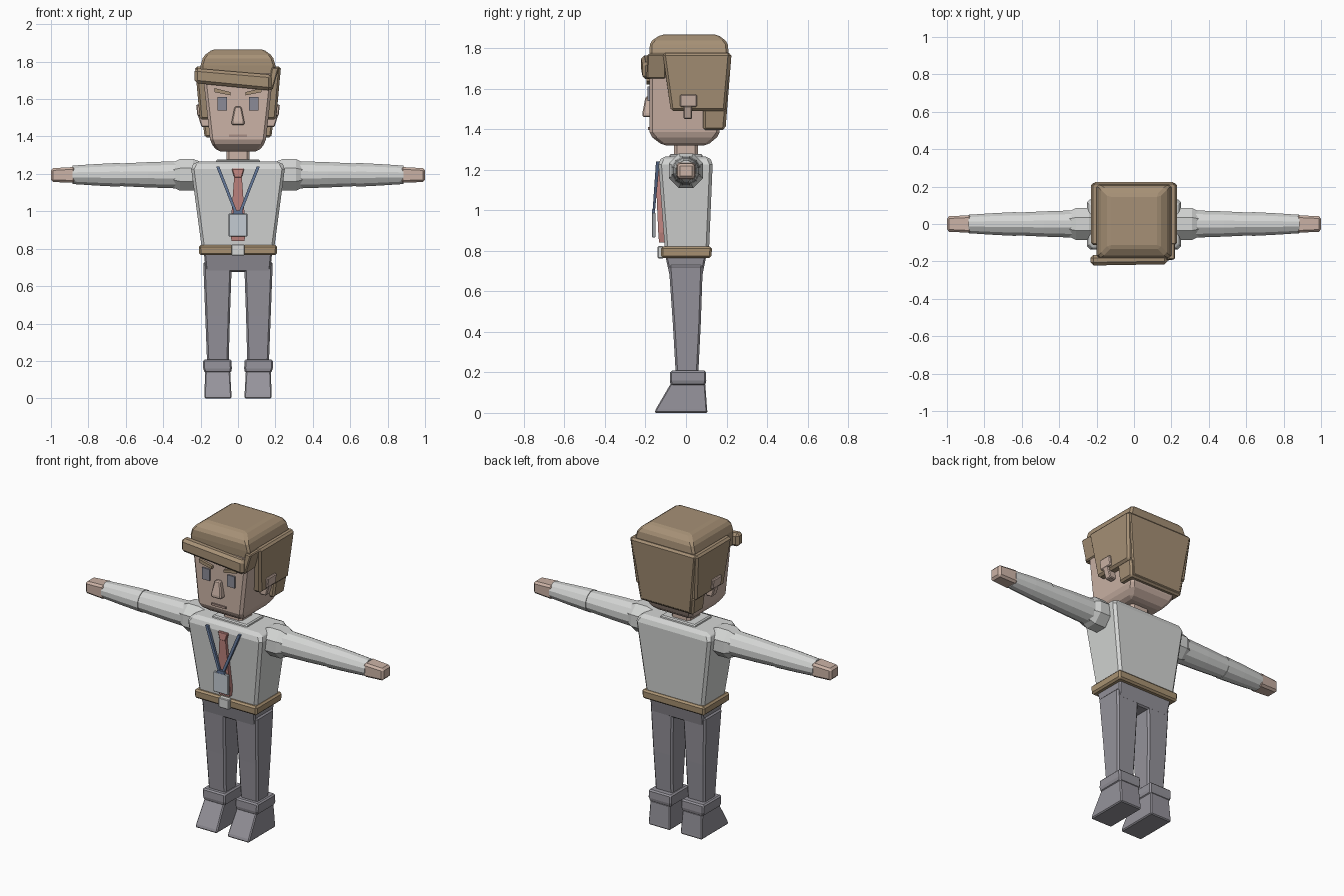
import bpy, bmesh, math

cube = bpy.data.objects.get("Cube")
if cube:
    bpy.data.objects.remove(cube, do_unlink=True)


def material(name, r, g, b):
    m = bpy.data.materials.new(name)
    m.use_nodes = True
    m.diffuse_color = (r, g, b, 1)
    m.node_tree.nodes["Principled BSDF"].inputs["Base Color"].default_value = (r, g, b, 1)
    return m


hair = material("hair brown", .38, .28, .18)
skin = material("skin", .60, .45, .38)
lip = material("lip", .40, .28, .24)
shirt = material("shirt white", .66, .67, .66)
trousers = material("trouser grey", .30, .29, .325)
leather = material("belt brown", .40, .29, .17)
blue = material("lanyard blue", .12, .18, .31)
red = material("tie red", .52, .23, .21)
eye_grey = material("eye grey", .26, .26, .31)
card = material("card pale blue", .55, .60, .65)


def skin_rings(name, mat, rings, bevel):
    """Join rings of points into a closed solid."""
    bm = bmesh.new()
    loops = [[bm.verts.new(p) for p in ring] for ring in rings]
    n = len(loops[0])
    for a, b in zip(loops, loops[1:]):
        for i in range(n):
            j = (i + 1) % n
            bm.faces.new((a[i], a[j], b[j], b[i]))
    bm.faces.new(loops[0])
    bm.faces.new(loops[-1])
    bmesh.ops.recalc_face_normals(bm, faces=bm.faces)
    mesh = bpy.data.meshes.new(name)
    bm.to_mesh(mesh)
    bm.free()
    mesh.materials.append(mat)
    ob = bpy.data.objects.new(name, mesh)
    bpy.context.collection.objects.link(ob)
    if bevel:
        mod = ob.modifiers.new("chamfer", 'BEVEL')
        mod.width = bevel
        mod.segments = 1
        mod.limit_method = 'ANGLE'
        mod.angle_limit = math.radians(30)
    return ob


def loft(name, mat, sections, bevel=0, side=1, axis="z"):
    """Rectangles along z as (z, x0, x1, y0, y1), or along x as (x, y0, y1, z0, z1)."""
    rings = []
    for t, a0, a1, b0, b1 in sections:
        corners = [(a0, b0), (a1, b0), (a1, b1), (a0, b1)]
        if axis == "z":
            rings.append([(side * a, b, t) for a, b in corners])
        else:
            rings.append([(side * t, a, b) for a, b in corners])
    return skin_rings(name, mat, rings, bevel)


def centred(name, mat, sections, bevel=0):
    """Symmetric loft with sections (z, half width, y0, y1)."""
    return loft(name, mat, [(z, -w, w, f, b) for z, w, f, b in sections], bevel)


def limb(name, mat, sections, sides, side):
    """Many-sided tube along x at arm height with sections (x, radius)."""
    rings = []
    for x, r in sections:
        angles = [2 * math.pi * (i + .5) / sides for i in range(sides)]
        rings.append([(side * x, r * math.cos(a), 1.195 + r * math.sin(a)) for a in angles])
    return skin_rings(name, mat, rings, 0)


# Head and neck
centred("head", skin, [(1.32, .11, -.115, .105), (1.37, .148, -.18, .165),
                       (1.75, .19, -.18, .18)], .015)
centred("neck", skin, [(1.25, .062, -.06, .06), (1.34, .062, -.06, .06)], .015)
centred("nose", skin, [(1.46, .034, -.215, -.17), (1.48, .034, -.215, -.17),
                       (1.56, .018, -.2, -.17)], .006)
centred("mouth", lip, [(1.397, .048, -.188, -.175), (1.41, .048, -.188, -.175)])

# Hair
centred("hair_cap", hair, [(1.68, .195, -.175, .19), (1.78, .2, -.18, .21),
                           (1.83, .185, -.178, .205), (1.866, .135, -.125, .157)], .012)
centred("hair_back", hair, [(1.40, .17, .13, .195), (1.775, .222, .16, .225)], .012)
centred("hair_nape", hair, [(1.395, .178, .085, .19), (1.5, .192, .085, .2)], .01)
loft("fringe", hair, [(-.232, -.222, -.165, 1.685, 1.765),
                      (.18, -.215, -.165, 1.645, 1.73)], .016, axis="x")
loft("fringe_end", hair, [(1.65, .16, .185, -.195, -.1), (1.77, .18, .22, -.19, -.1)], .006)

for s, label in ((1, "left"), (-1, "right")):
    # Side hair, ears and face details
    loft(label + "_side_hair", hair, [(1.49, .15, .204, -.075, .195),
                                      (1.775, .17, .23, -.115, .22)], .012, s)
    loft(label + "_ear_top", skin, [(1.51, .15, .217, -.03, .055),
                                    (1.57, .15, .224, -.03, .055)], .005, s)
    loft(label + "_ear_lobe", skin, [(1.45, .14, .195, -.012, .03),
                                     (1.515, .14, .215, -.012, .03)], .005, s)
    loft(label + "_eye", eye_grey, [(1.54, .06, .11, -.189, -.179),
                                    (1.61, .06, .11, -.189, -.179)], 0, s)
    loft(label + "_brow", hair, [(.04, -.195, -.17, 1.62, 1.637),
                                 (.125, -.195, -.17, 1.637, 1.658)], 0, s, "x")

    # Arms
    limb(label + "_shoulder", shirt, [(.2, .075), (.24, .092), (.31, .092), (.36, .065)], 8, s)
    limb(label + "_upper_arm", shirt, [(.3, .076), (.48, .07), (.64, .062)], 12, s)
    limb(label + "_forearm", shirt, [(.63, .066), (.75, .06), (.885, .051)], 12, s)
    loft(label + "_hand", skin, [(.87, -.047, .047, 1.152, 1.237),
                                 (1.0, -.041, .041, 1.157, 1.23)], .012, s, "x")

    # Legs and shoes
    loft(label + "_leg", trousers, [(.18, .05, .165, -.05, .06), (.44, .043, .175, -.065, .073),
                                    (.73, .033, .186, -.085, .083)], .01, s)
    loft(label + "_cuff", trousers, [(.135, .038, .178, -.075, .095), (.16, .033, .186, -.08, .1),
                                     (.208, .035, .186, -.078, .098)], .008, s)
    loft(label + "_shoe", trousers, [(0, .035, .18, -.155, .106), (.02, .035, .18, -.148, .104),
                                     (.145, .042, .175, -.075, .095)], .006, s)

    # Lanyard strap
    loft(label + "_strap", blue, [(.995, .004, .02, -.165, -.153),
                                  (1.24, .1, .117, -.148, -.13)], 0, s)

# Torso
centred("torso", shirt, [(.79, .192, -.103, .113), (1.24, .252, -.137, .132),
                         (1.265, .225, -.115, .11)], .015)
centred("collar", shirt, [(1.255, .12, -.085, .085), (1.278, .115, -.08, .08)], .006)
centred("hips", trousers, [(.675, .172, -.08, .08), (.775, .182, -.102, .1)], .008)
centred("belt", leather, [(.765, .208, -.122, .126), (.82, .21, -.124, .128)], .01)
centred("buckle", shirt, [(.763, .035, -.14, -.11), (.823, .035, -.14, -.11)], .004)

# Tie, knot and name card
centred("tie", red, [(.84, .034, -.133, -.1), (.89, .042, -.137, -.105),
                     (1.19, .02, -.15, -.125)])
centred("tie_knot", red, [(1.18, .02, -.152, -.12), (1.228, .034, -.148, -.12)], .004)
centred("card_clip", blue, [(.985, .027, -.168, -.152), (1.003, .022, -.168, -.152)])
centred("name_card", card, [(.865, .05, -.167, -.15), (.988, .05, -.167, -.15)], .004)
